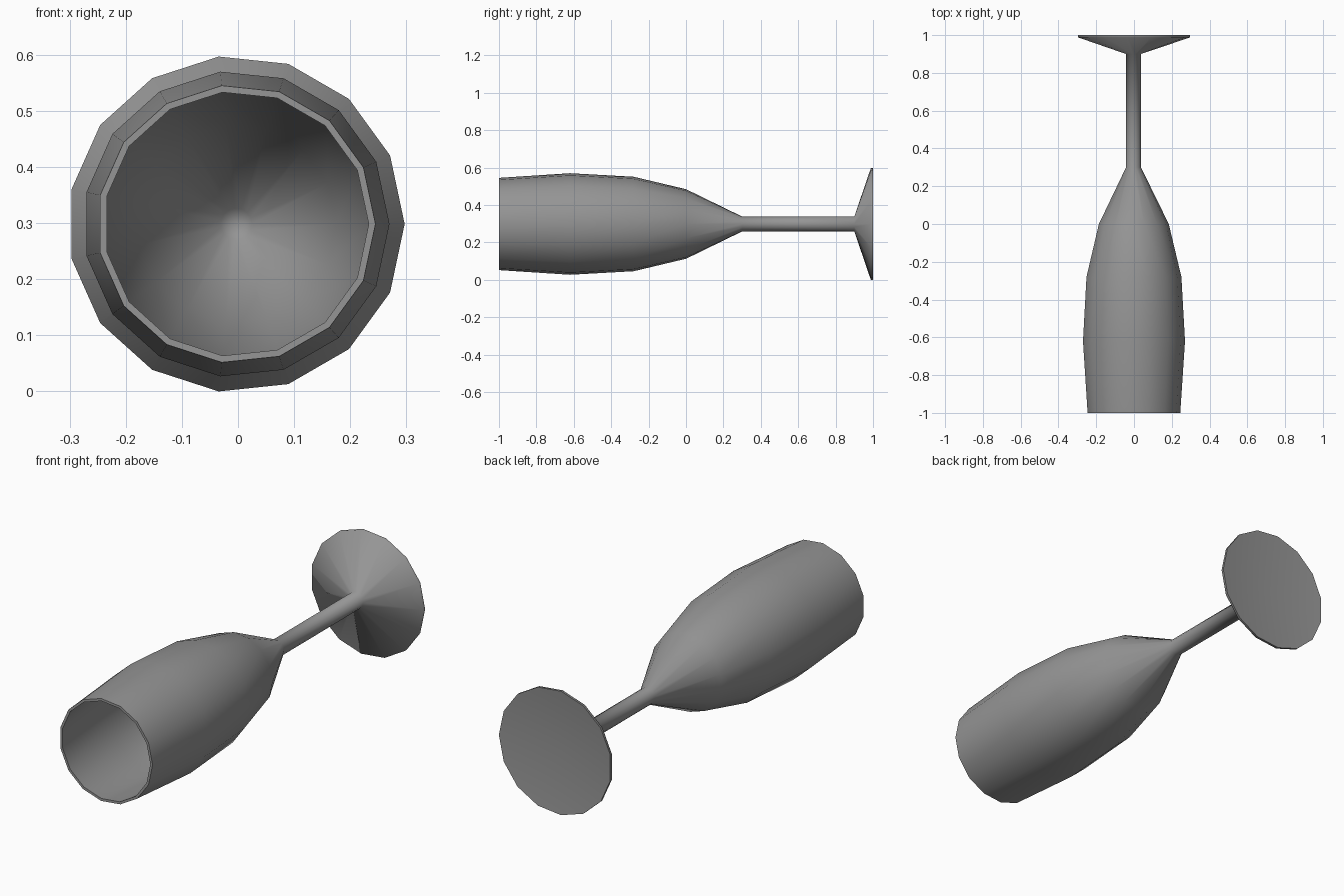
import bpy, bmesh
from math import cos, sin, tau, radians

if "Cube" in bpy.data.objects:
    bpy.data.objects.remove(bpy.data.objects["Cube"])

SIDES = 15
CX, CZ = -0.003, 0.2985  # axis of the glass, running along y

# (radius, y) from the inside bottom, over the rim, down to the foot
PROFILE = [
    (0, 0.285), (0.028, 0.28),                                                  # inside bottom
    (0.178, 0.0), (0.241, -0.28), (0.260, -0.62), (0.236, -1.0),                # inside of bowl
    (0.248, -1.0), (0.273, -0.62), (0.254, -0.28), (0.187, 0.0), (0.04, 0.30),  # outside of bowl
    (0.04, 0.90),                                                               # stem
    (0.30, 0.988), (0.30, 1.0), (0, 0.97),                                      # foot, hollowed below
]


def lathe(name, profile):
    """Revolve a profile around the y axis; zero radius gives a single pole."""
    bm = bmesh.new()
    rings = []
    for r, y in profile:
        n = 1 if r == 0 else SIDES
        rings.append([bm.verts.new((CX + r * cos(tau * i / SIDES), y,
                                    CZ + r * sin(tau * i / SIDES))) for i in range(n)])
    for a, b in zip(rings, rings[1:]):
        for i in range(SIDES):
            j = (i + 1) % SIDES
            quad = [a[i % len(a)], a[j % len(a)], b[j % len(b)], b[i % len(b)]]
            bm.faces.new(list(dict.fromkeys(quad)))
    bmesh.ops.recalc_face_normals(bm, faces=bm.faces)
    mesh = bpy.data.meshes.new(name)
    bm.to_mesh(mesh)
    bm.free()
    obj = bpy.data.objects.new(name, mesh)
    bpy.context.collection.objects.link(obj)
    return obj


# Flute glass: bowl, stem and foot in one continuous surface
glass = lathe("flute_glass", PROFILE)
bpy.context.view_layer.objects.active = glass
glass.select_set(True)
bpy.ops.object.shade_smooth_by_angle(angle=radians(80))

# Dark grey glass
mat = bpy.data.materials.new("dark_grey")
mat.diffuse_color = (0.3, 0.3, 0.3, 1)
mat.use_nodes = True
mat.node_tree.nodes["Principled BSDF"].inputs["Base Color"].default_value = mat.diffuse_color
glass.data.materials.append(mat)
